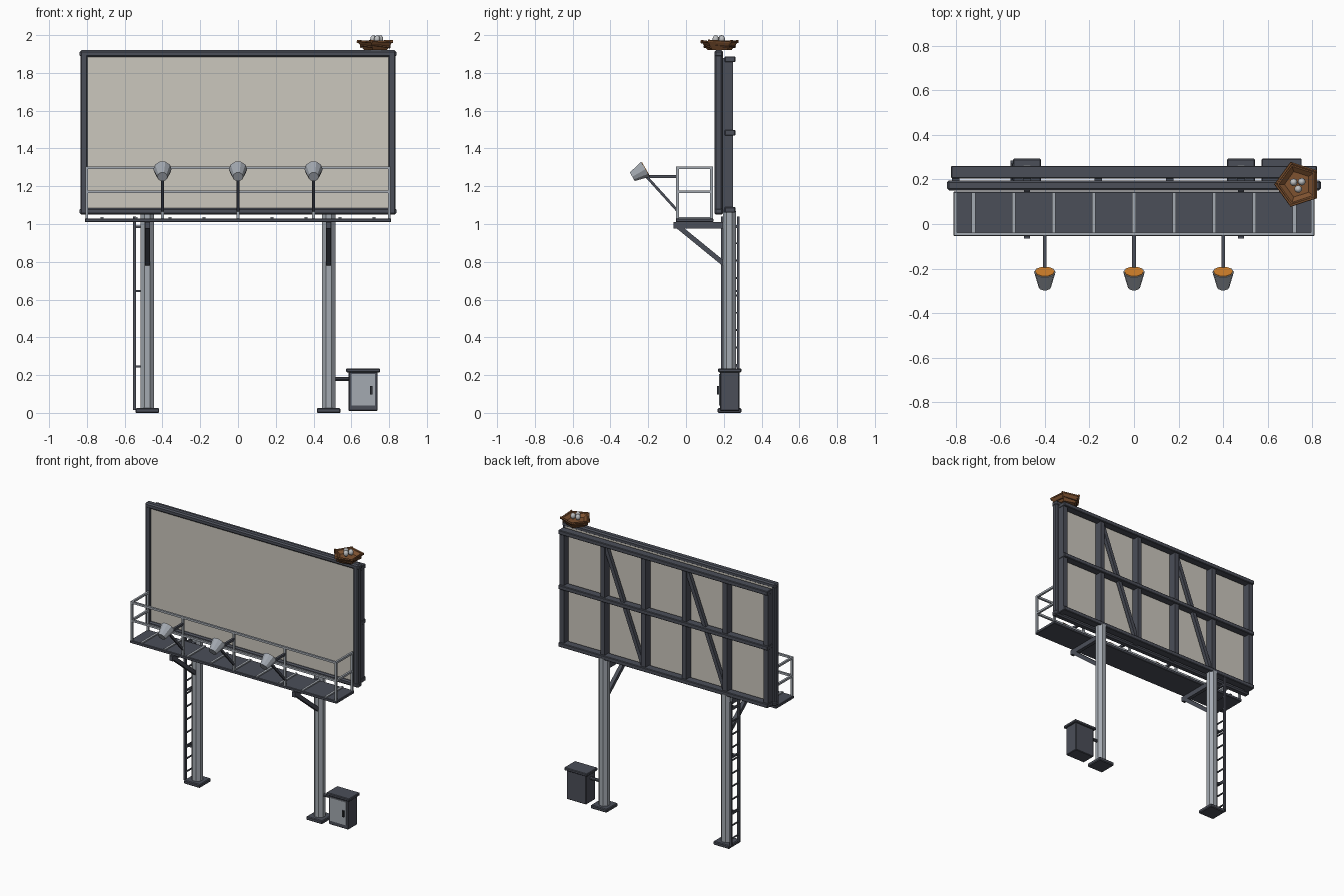
import bpy, bmesh, math, random
from mathutils import Vector, Matrix

random.seed(4)
old = bpy.data.objects.get("Cube")
if old:
    bpy.data.objects.remove(old, do_unlink=True)


def material(name, r, g, b, rough=0.7):
    m = bpy.data.materials.new(name)
    m.use_nodes = True
    m.diffuse_color = (r, g, b, 1)
    node = m.node_tree.nodes["Principled BSDF"]
    node.inputs["Base Color"].default_value = (r, g, b, 1)
    node.inputs["Roughness"].default_value = rough
    return m


DARK = material("dark steel", 0.07, 0.077, 0.098)
BLACK = material("black steel", 0.028, 0.031, 0.038)
GREY = material("galvanised grey", 0.37, 0.40, 0.44)
CREAM = material("cream panel", 0.60, 0.57, 0.51)
AMBER = material("amber lens", 0.68, 0.23, 0.025)
BROWN = material("nest brown", 0.21, 0.085, 0.03)
TWIG = material("twig brown", 0.12, 0.05, 0.02)
EGG = material("pale egg", 0.52, 0.53, 0.54)


def finish(name, bm, mat, bevel=0):
    if bevel:
        bmesh.ops.bevel(bm, geom=bm.edges[:], offset=bevel, segments=1, affect='EDGES')
    bmesh.ops.recalc_face_normals(bm, faces=bm.faces[:])
    mesh = bpy.data.meshes.new(name)
    bm.to_mesh(mesh)
    bm.free()
    mesh.materials.append(mat)
    ob = bpy.data.objects.new(name, mesh)
    bpy.context.collection.objects.link(ob)
    return ob


def box(name, xs, ys, zs, mat, bevel=0):
    """Box given by its low and high limits on each axis."""
    lo, hi = Vector((xs[0], ys[0], zs[0])), Vector((xs[1], ys[1], zs[1]))
    bm = bmesh.new()
    bmesh.ops.create_cube(bm, size=1, matrix=Matrix.Translation((lo + hi) / 2)
                          @ Matrix.Diagonal((*(hi - lo), 1)))
    return finish(name, bm, mat, bevel)


def rod(name, a, b, r1, mat, sides=4, r2=None):
    """Prism or tapered prism from a to b; r1, r2 are distances to the flats."""
    a, b = Vector(a), Vector(b)
    z = (b - a).normalized()
    x = Vector((1, 0, 0)) if abs(z.x) < 0.7 else Vector((0, 1, 0))
    y = z.cross(x).normalized()
    x = y.cross(z)
    frame = Matrix((x, y, z)).transposed().to_4x4()
    k = 1 / math.cos(math.pi / sides)
    bm = bmesh.new()
    bmesh.ops.create_cone(bm, cap_ends=True, segments=sides, radius1=r1 * k,
                          radius2=(r1 if r2 is None else r2) * k, depth=(b - a).length,
                          matrix=Matrix.Translation((a + b) / 2) @ frame
                          @ Matrix.Rotation(math.pi / sides, 4, 'Z'))
    return finish(name, bm, mat)


def around(c, half):
    return (c - half, c + half)


# Posts, base plates and deck brackets
PY = 0.23
for side, px in (("right", -0.48), ("left", 0.48)):
    rod(f"{side}_post", (px, PY, 0.02), (px, PY, 1.07), 0.035, GREY, 8)
    box(f"{side}_base_plate", around(px, 0.063), around(PY, 0.063), (0, 0.025), DARK, 0.005)
    box(f"{side}_bracket_beam", around(px, 0.013), (-0.065, 0.21), (0.975, 1.01), DARK)
    rod(f"{side}_bracket_strut", (px, -0.045, 0.99), (px, 0.2, 0.79), 0.013, DARK)

# Billboard panel and front frame
box("panel", (-0.81, 0.81), (0.165, 0.195), (1.06, 1.9), CREAM)
for side, s in (("right", -1), ("left", 1)):
    box(f"{side}_frame_stile", around(s * 0.815, 0.019), (0.152, 0.192), (1.06, 1.9), DARK, 0.006)
for part, z in (("bottom", 1.067), ("top", 1.902)):
    box(f"{part}_frame_rail", (-0.838, 0.838), (0.15, 0.196), around(z, 0.018), DARK, 0.009)

# Rear framing
for i in range(6):
    x = -0.8 + 0.32 * i
    box(f"rear_upright_{i + 1}", around(x, 0.017), (0.194, 0.25), (1.06, 1.88), DARK)
for part, z in (("bottom", 1.075), ("middle", 1.483), ("top", 1.872)):
    box(f"rear_{part}_rail", (-0.82, 0.82), (0.204, 0.261), around(z, 0.015), DARK, 0.004)
for i, x in enumerate((0.48, -0.16)):
    rod(f"rear_brace_{i + 1}", (x - 0.01, 0.226, 1.86), (x - 0.31, 0.226, 1.08), 0.013, DARK)

# Service deck with cross bars
box("deck", (-0.81, 0.81), (-0.053, 0.145), (1.01, 1.03), DARK, 0.003)
for i in range(9):
    box(f"deck_bar_{i + 1}", around(0.18 * (i - 4), 0.008), (-0.05, 0.142), (1.012, 1.038), GREY)

# Guard rail
FY, BY, RT = -0.045, 0.135, 0.007
for i in range(5):
    x = -0.8 + 0.4 * i
    box(f"guard_post_{i + 1}", around(x, RT), around(FY, RT), (1.02, 1.305), GREY)
for part, z in (("middle", 1.17), ("top", 1.298)):
    box(f"guard_{part}_rail", (-0.807, 0.807), around(FY, RT), around(z, RT), GREY)
    for side, s in (("right", -1), ("left", 1)):
        box(f"guard_{side}_{part}_rail", around(s * 0.8, RT), (FY, BY), around(z, RT), GREY)
for side, s in (("right", -1), ("left", 1)):
    box(f"guard_{side}_rear_post", around(s * 0.8, RT), around(BY, RT), (1.02, 1.305), GREY)

# Floodlights on braced arms, aimed up at the panel
aim = Vector((0, math.cos(math.radians(30)), 0.5))
for i in range(3):
    x = 0.4 * (i - 1)
    mouth = Vector((x, -0.215, 1.29))
    rod(f"lamp_arm_{i + 1}", (x, -0.235, 1.252), (x, FY, 1.252), 0.008, DARK)
    rod(f"lamp_brace_{i + 1}", (x, -0.21, 1.252), (x, FY, 1.07), 0.007, DARK)
    rod(f"lamp_shade_{i + 1}", mouth - aim * 0.08, mouth, 0.026, GREY, 10, 0.046)
    rod(f"lamp_lens_{i + 1}", mouth, mouth + aim * 0.003, 0.041, AMBER, 10)

# Ladder beside the right post
LX, L0, L1 = -0.548, 0.192, 0.277
for part, y in (("front", L0), ("rear", L1)):
    box(f"ladder_{part}_rail", around(LX, 0.007), around(y, 0.007), (0.015, 1.04), DARK)
for i in range(11):
    z = 0.07 + 0.092 * i
    rod(f"ladder_rung_{i + 1}", (LX, L0, z), (LX, L1, z), 0.005, DARK, 6)
for i, z in enumerate((0.245, 0.645, 0.985)):
    box(f"ladder_standoff_{i + 1}", (LX, -0.49), around(PY, 0.007), around(z, 0.006), DARK)
    box(f"ladder_clip_{i + 1}", around(LX, 0.005), (L0, L1), around(z, 0.006), DARK)

# Power cabinet
CX = 0.662
box("cabinet_body", around(CX, 0.077), (0.18, 0.282), (0.01, 0.22), DARK, 0.004)
box("cabinet_lid", around(CX, 0.09), (0.17, 0.293), (0.215, 0.235), DARK, 0.004)
box("cabinet_door", around(CX, 0.062), (0.174, 0.182), (0.04, 0.205), GREY)
box("cabinet_handle", around(0.706, 0.007), (0.165, 0.176), (0.098, 0.142), BLACK)
rod("conduit", (0.5, PY, 0.18), (0.6, PY, 0.18), 0.01, DARK, 8)

# Nest: five-sided bowl with a sunken top, twigs and eggs
NEST = Vector((0.735, 0.178, 1.92))


def nest_ring(radius, z):
    return [NEST + Vector((radius * math.cos(a), radius * math.sin(a), z))
            for a in (math.pi + k * math.tau / 5 for k in range(5))]


bm = bmesh.new()
rings = [[bm.verts.new(p) for p in nest_ring(r, z)]
         for r, z in ((0.066, 0), (0.104, 0.046), (0.085, 0.046), (0.06, 0.028))]
for low, high in zip(rings, rings[1:]):
    for k in range(5):
        n = (k + 1) % 5
        bm.faces.new((low[k], low[n], high[n], high[k]))
bm.faces.new(rings[0])
bm.faces.new(rings[-1])
finish("nest_bowl", bm, BROWN)
for part, r, z, mat in (("rim", 0.099, 0.046, BROWN), ("lower", 0.083, 0.022, TWIG)):
    ring = nest_ring(r, z)
    for k in range(5):
        a, b = ring[k], ring[(k + 1) % 5]
        tilt = Vector((0, 0, random.uniform(0.002, 0.007)))
        rod(f"nest_{part}_twig_{k + 1}", a + (a - b) * 0.04 + tilt, b + (b - a) * 0.04 - tilt,
            0.005, mat, 5)
for k in range(3):
    a = 0.6 + k * math.tau / 3
    bm = bmesh.new()
    bmesh.ops.create_icosphere(bm, subdivisions=2, radius=0.019, matrix=Matrix.Translation(
        NEST + Vector((0.021 * math.cos(a), 0.021 * math.sin(a), 0.058)))
        @ Matrix.Diagonal((0.9, 0.9, 1.15, 1)))
    egg = finish(f"egg_{k + 1}", bm, EGG)
    egg.data.shade_smooth()
